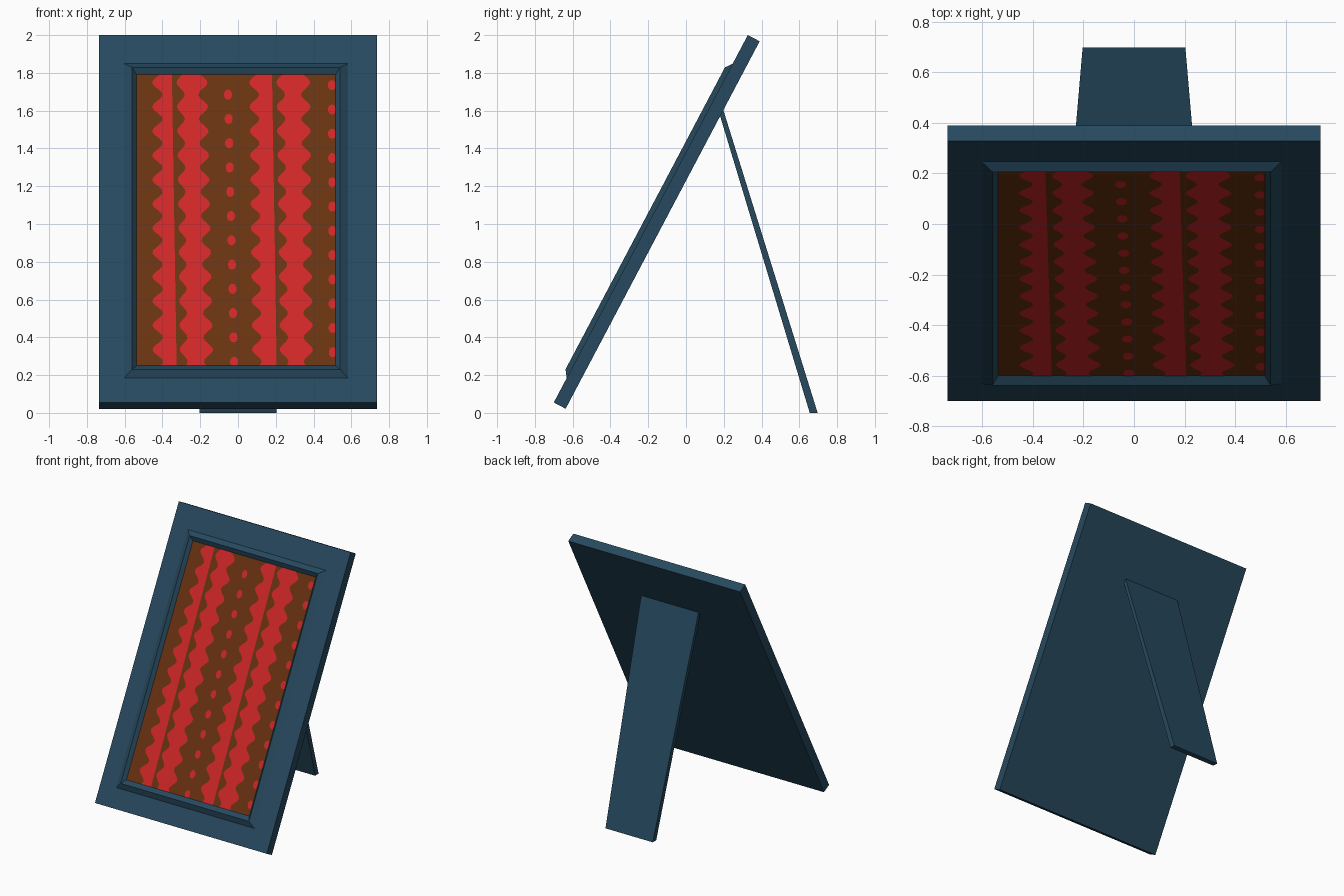
import bpy, bmesh, math
from mathutils import Matrix

if "Cube" in bpy.data.objects:
    bpy.data.objects.remove(bpy.data.objects["Cube"])


def srgb(r, g, b):
    def f(c):
        c /= 255
        return c / 12.92 if c <= 0.04045 else ((c + 0.055) / 1.055) ** 2.4
    return (f(r), f(g), f(b), 1)


def material(name, rgb):
    m = bpy.data.materials.new(name)
    m.diffuse_color = srgb(*rgb)
    m.use_nodes = True
    m.node_tree.nodes["Principled BSDF"].inputs["Base Color"].default_value = m.diffuse_color
    return m


BLUE = material("slate blue", (38, 73, 94))
RED = material("red", (206, 38, 39))
BROWN = material("brown", (104, 50, 17))

# Panel space: x across, y up along the panel, z out of its front face
TILT = Matrix.Translation((0, -0.70, 0.055)) @ Matrix.Rotation(math.atan2(1.945, 1.027), 4, 'X')


def finish(name, bm, mat, matrix=TILT, recalc=True):
    if recalc:
        bmesh.ops.recalc_face_normals(bm, faces=bm.faces)
    bm.transform(matrix)
    me = bpy.data.meshes.new(name)
    bm.to_mesh(me)
    bm.free()
    me.materials.append(mat)
    ob = bpy.data.objects.new(name, me)
    bpy.context.collection.objects.link(ob)
    return ob


def rect(bm, x0, x1, y0, y1, z):
    return [bm.verts.new(p) for p in ((x0, y0, z), (x1, y0, z), (x1, y1, z), (x0, y1, z))]


def bridge(bm, a, b):
    n = len(a)
    for i in range(n):
        j = (i + 1) % n
        bm.faces.new((a[i], a[j], b[j], b[i]))


# Backing panel
bm = bmesh.new()
lo = rect(bm, -0.737, 0.737, 0, 2.2, -0.071)
hi = rect(bm, -0.737, 0.737, 0, 2.2, 0)
bm.faces.new(lo[::-1])
bm.faces.new(hi)
bridge(bm, lo, hi)
finish("frame_panel", bm, BLUE)

# Raised mitred moulding around the picture
CX = -0.01
bm = bmesh.new()
loops = [rect(bm, CX - w, CX + w, y0, y1, z) for w, y0, y1, z in
         ((0.595, 0.145, 2.03, -0.001), (0.55, 0.184, 1.992, 0.027), (0.527, 0.219, 1.963, 0.002))]
bridge(bm, loops[0], loops[1])
bridge(bm, loops[1], loops[2])
finish("moulding", bm, BLUE, recalc=False)

# Picture background
U0, U1 = 0.219, 1.963
XL, XR = CX - 0.527, CX + 0.527
bm = bmesh.new()
bm.faces.new(rect(bm, XL, XR, U0, U1, 0.002))
finish("picture", bm, BROWN, recalc=False)

# Wavy stripes: (bottom x, top x, wave size) for the left and right edges
CYCLES, STEPS, TOP = 12, 8, 0.004
STRIPES = [((-0.425, -0.427, 0.028), (-0.325, -0.350, 0)),
           ((-0.287, -0.305, 0.021), (-0.155, -0.187, 0.025)),
           ((0.100, 0.085, 0.026), (0.205, 0.180, 0)),
           ((0.245, 0.225, 0.023), (0.373, 0.357, 0.025))]
bm = bmesh.new()
for left, right in STRIPES:
    prev = None
    for i in range(CYCLES * STEPS + 1):
        v = i / (CYCLES * STEPS)
        wave = math.cos(2 * math.pi * (CYCLES * v - 0.66))
        y = U0 + (U1 - U0) * v
        xs = [e[0] + (e[1] - e[0]) * v + s * e[2] * wave for e, s in ((left, -1), (right, 1))]
        row = [bm.verts.new((x, y, TOP)) for x in xs]
        if prev:
            bm.faces.new((prev[0], prev[1], row[1], row[0]))
        prev = row
finish("picture_stripes", bm, RED, recalc=False)

# Columns of dots, the right one cut off by the picture edge
bm = bmesh.new()
for xb, xt, phase in ((-0.020, -0.055, 0.16), (0.502, 0.497, 0.55)):
    for k in range(CYCLES):
        v = (k + phase) / CYCLES
        cx, cy = xb + (xt - xb) * v, U0 + (U1 - U0) * v
        bm.faces.new([bm.verts.new((min(cx + 0.022 * math.cos(a), XR - 0.0005 * (1 + math.cos(a))),
                                    max(U0, min(U1, cy + 0.031 * math.sin(a))), TOP))
                      for a in (2 * math.pi * (j + 0.5) / 10 for j in range(10))])
finish("picture_dots", bm, RED, recalc=False)

# Tapered support leg, its top just inside the panel
bm = bmesh.new()
foot = rect(bm, -0.203, 0.203, 0.655, 0.697, 0)
head = rect(bm, -0.246, 0.246, 0.178, 0.195, 1.6)
for v in head[:2]:
    v.co.z = 1.58
for v in head[2:]:
    v.co.z = 1.612
bm.faces.new(foot[::-1])
bm.faces.new(head)
bridge(bm, foot, head)
finish("support_leg", bm, BLUE, Matrix.Identity(4))
